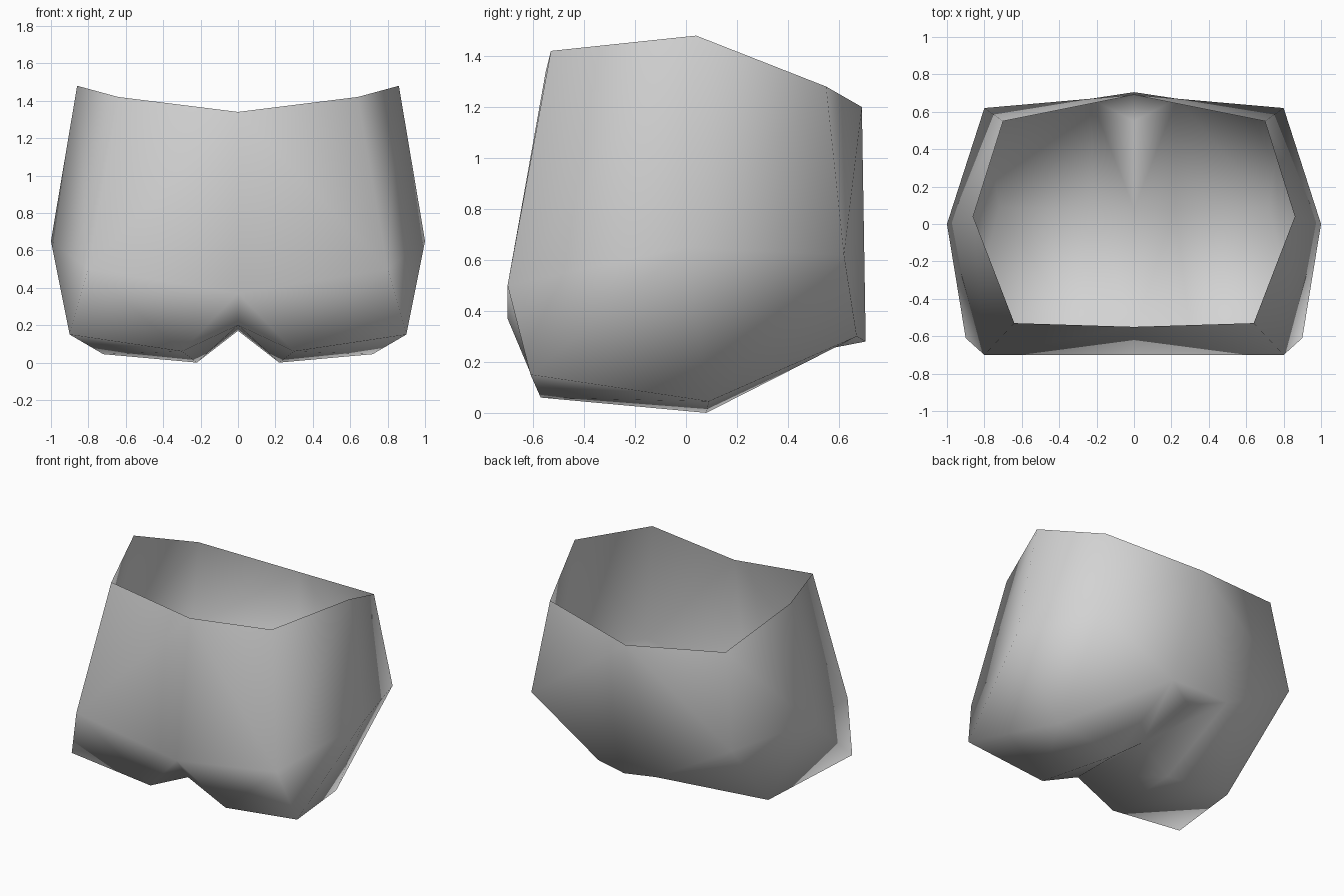
import bpy, bmesh

if "Cube" in bpy.data.objects:
    bpy.data.objects.remove(bpy.data.objects["Cube"])

# Right half of the garment shell, by named points
P = {
    # waist opening
    "front_top": (0, -.55, 1.34), "fside_top": (.64, -.53, 1.42),
    "side_top": (.86, .04, 1.48), "bside_top": (.70, .55, 1.28),
    "back_top": (0, .69, 1.20),
    # hip line
    "front_mid": (0, -.70, .37), "fside_mid": (.80, -.70, .50),
    "side_mid": (1.0, 0, .65), "bside_mid": (.80, .62, .62),
    # leg ends and crotch
    "crotch_front": (0, -.57, .20), "leg_front_in": (.30, -.57, .06),
    "leg_front_out": (.90, -.61, .15), "leg_side": (.72, .09, .045),
    "leg_in": (.22, .08, 0), "crotch": (0, .08, .17),
    "seat": (.23, .67, .30), "back_low": (0, .705, .28),
    "crotch_back": (0, .55, .25),
}

# Each face is a fan from its first point
faces = [
    # waist to hips
    ("front_top", "front_mid", "fside_mid", "fside_top"),
    ("fside_mid", "side_mid", "side_top", "fside_top"),
    ("side_mid", "bside_mid", "bside_top", "side_top"),
    ("back_top", "bside_top", "bside_mid", "seat", "back_low"),
    # hips to legs
    ("front_mid", "crotch_front", "leg_front_in", "fside_mid"),
    ("leg_front_in", "leg_front_out", "fside_mid"),
    ("leg_front_out", "leg_side", "side_mid", "fside_mid"),
    ("leg_side", "seat", "bside_mid", "side_mid"),
    # underside
    ("leg_front_in", "leg_in", "leg_side", "leg_front_out"),
    ("crotch_front", "crotch", "leg_in", "leg_front_in"),
    ("leg_in", "seat", "leg_side"),
    ("crotch", "crotch_back", "seat", "leg_in"),
    ("crotch_back", "back_low", "seat"),
]
# the back fan runs the other way round
faces[3] = (faces[3][0],) + faces[3][:0:-1]

# Build both halves sharing the centre seam
bm = bmesh.new()
for side in (1, -1):
    v = {n: bm.verts.new((x * side, y, z)) for n, (x, y, z) in P.items()}
    for f in faces:
        for a, b in zip(f[1:], f[2:]):
            tri = [v[f[0]], v[a], v[b]]
            bm.faces.new(tri[::side])
bmesh.ops.remove_doubles(bm, verts=bm.verts, dist=.0001)
bmesh.ops.recalc_face_normals(bm, faces=bm.faces)
for f in bm.faces:
    f.smooth = True
mesh = bpy.data.meshes.new("shorts")
bm.to_mesh(mesh)
bm.free()

cloth = bpy.data.materials.new("grey cloth")
cloth.diffuse_color = (.65, .65, .65, 1)
cloth.use_nodes = True
cloth.node_tree.nodes["Principled BSDF"].inputs["Base Color"].default_value = cloth.diffuse_color
mesh.materials.append(cloth)
bpy.context.collection.objects.link(bpy.data.objects.new("shorts", mesh))
